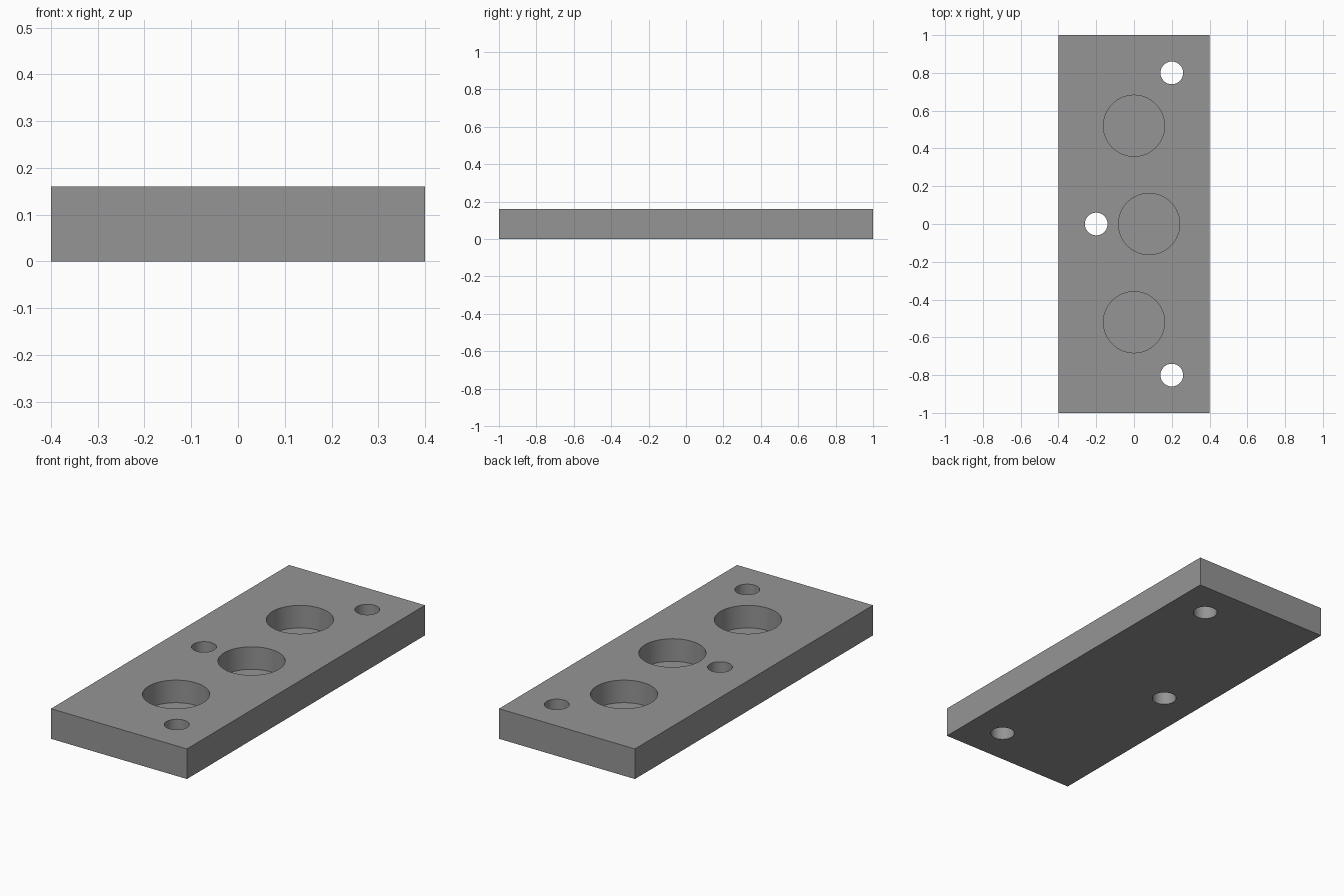
import bpy

if "Cube" in bpy.data.objects:
    bpy.data.objects.remove(bpy.data.objects["Cube"])

WIDTH, LENGTH, THICK = 0.8, 2.0, 0.16
POCKET_FLOOR = 0.04

grey = bpy.data.materials.new("mid grey")
grey.diffuse_color = (0.3, 0.3, 0.3, 1)
grey.use_nodes = True
grey.node_tree.nodes["Principled BSDF"].inputs["Base Color"].default_value = grey.diffuse_color

# Flat rectangular plate
bpy.ops.mesh.primitive_cube_add(size=1, location=(0, 0, THICK / 2))
plate = bpy.context.object
plate.name = "plate"
plate.scale = (WIDTH, LENGTH, THICK)
bpy.ops.object.transform_apply(location=True, rotation=False, scale=True)
plate.data.materials.append(grey)


def cut_hole(name, x, y, radius, bottom):
    """Cut a round hole from the top face down to the given height."""
    top = THICK + 0.1
    bpy.ops.mesh.primitive_cylinder_add(
        vertices=64, radius=radius, depth=top - bottom,
        location=(x, y, (top + bottom) / 2))
    cutter = bpy.context.object
    cutter.name = name
    cutter.data.materials.append(grey)
    mod = plate.modifiers.new(name, 'BOOLEAN')
    mod.operation = 'DIFFERENCE'
    mod.solver = 'EXACT'
    mod.object = cutter
    bpy.context.view_layer.objects.active = plate
    bpy.ops.object.modifier_apply(modifier=mod.name)
    bpy.data.objects.remove(cutter, do_unlink=True)


# Wide blind pockets
for x, y in ((0, -0.52), (0.08, 0), (0, 0.52)):
    cut_hole("pocket_cutter", x, y, 0.162, POCKET_FLOOR)

# Narrow through holes
for x, y in ((0.2, -0.8), (-0.2, 0), (0.2, 0.8)):
    cut_hole("bolt_hole_cutter", x, y, 0.06, -0.1)

# Smooth hole walls, sharp rims
bpy.ops.object.select_all(action='DESELECT')
plate.select_set(True)
bpy.context.view_layer.objects.active = plate
bpy.ops.object.shade_smooth_by_angle()
